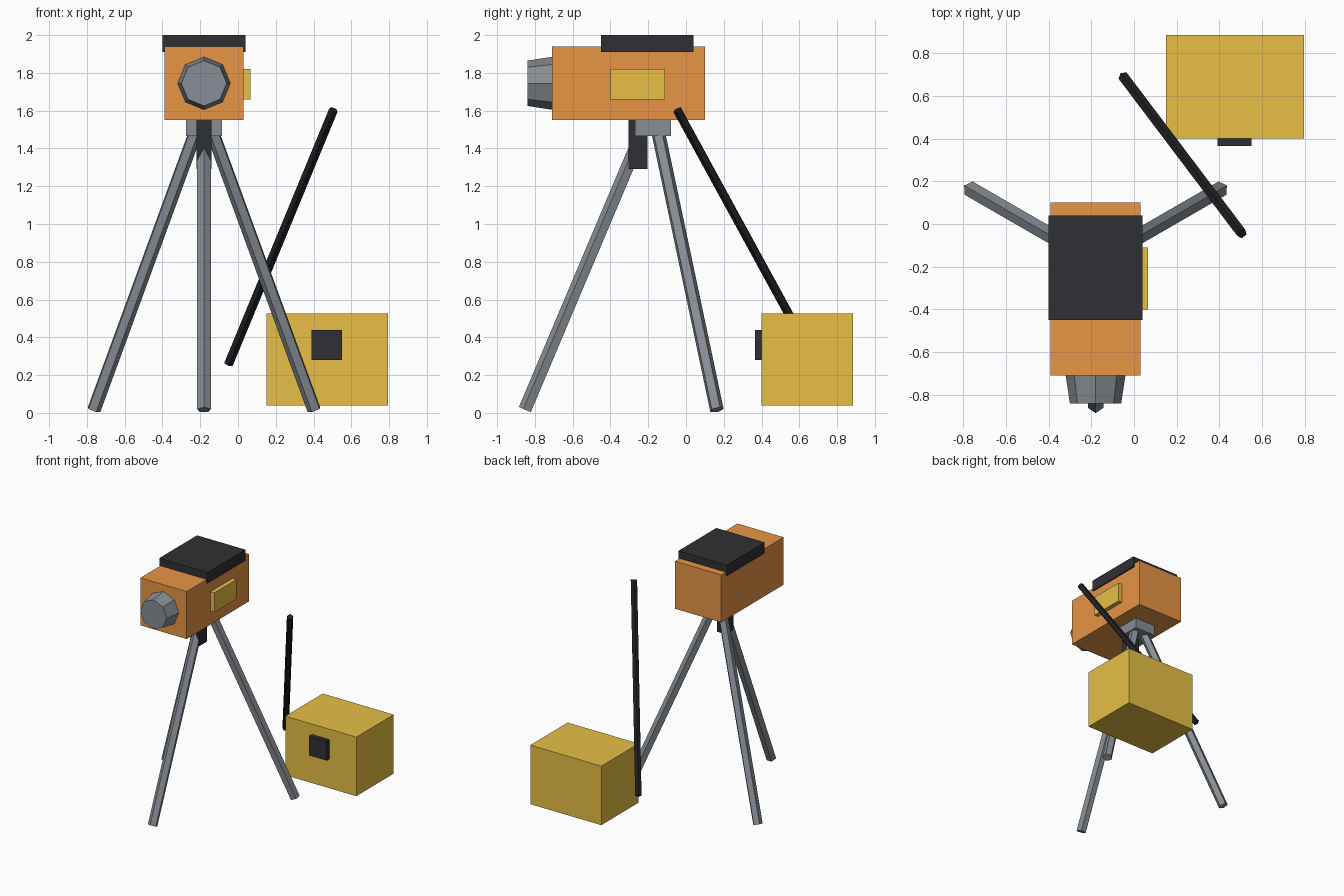
import bpy
from math import sin, cos, radians, pi
from mathutils import Vector, Matrix

if "Cube" in bpy.data.objects:
    bpy.data.objects.remove(bpy.data.objects["Cube"])


def material(name, rgb):
    m = bpy.data.materials.new(name)
    m.diffuse_color = (*rgb, 1)
    m.use_nodes = True
    m.node_tree.nodes["Principled BSDF"].inputs["Base Color"].default_value = m.diffuse_color
    return m


ORANGE = material("orange", (0.80, 0.30, 0.06))
YELLOW = material("yellow", (0.80, 0.52, 0.06))
DARK = material("dark", (0.03, 0.03, 0.035))
BLACK = material("black", (0.015, 0.015, 0.018))
STEEL = material("steel", (0.24, 0.27, 0.30))


def box(name, lo, hi, mat):
    lo, hi = Vector(lo), Vector(hi)
    bpy.ops.mesh.primitive_cube_add(size=1)
    ob = bpy.context.object
    ob.name = name
    ob.data.transform(Matrix.Translation((lo + hi) / 2) @ Matrix.Diagonal((*(hi - lo), 1)))
    ob.data.materials.append(mat)
    return ob


def rod(name, start, end, r1, r2, sides, mat):
    # Tapered prism with its first ridge on the upward-facing side
    start, end = Vector(start), Vector(end)
    axis = end - start
    bpy.ops.mesh.primitive_cone_add(vertices=sides, radius1=r1, radius2=r2, depth=axis.length)
    ob = bpy.context.object
    ob.name = name
    rot = axis.to_track_quat('Z', 'Y').to_matrix().to_4x4()
    ob.data.transform(Matrix.Translation((start + end) / 2) @ rot)
    ob.data.materials.append(mat)
    return ob


# Instrument head
box("instrument_body", (-0.39, -0.71, 1.55), (0.03, 0.10, 1.94), ORANGE)
box("top_cover", (-0.40, -0.45, 1.91), (0.04, 0.04, 2.0), DARK)
box("side_panel", (0.0, -0.40, 1.66), (0.065, -0.11, 1.82), YELLOW)
rod("lens_barrel", (-0.18, -0.69, 1.745), (-0.18, -0.84, 1.745), 0.143, 0.12, 8, STEEL)

# Tripod: mounting plate, clamp and three splayed legs
box("mounting_plate", (-0.275, -0.27, 1.465), (-0.085, -0.08, 1.56), STEEL)
box("clamp_block", (-0.22, -0.305, 1.29), (-0.14, -0.205, 1.56), DARK)
for name, deg in (("front_leg", 270), ("right_leg", 30), ("left_leg", 150)):
    out = Vector((cos(radians(deg)), sin(radians(deg)), 0))
    hub = Vector((-0.18, -0.175, 0))
    foot = hub + out * 0.675 + Vector((0, 0, 0.016))
    top = hub + out * 0.048 + Vector((0, 0, 1.5))
    rod(name, top, foot, 0.038, 0.038, 5, STEEL)

# Loose pole leaning beside the tripod
rod("pole", (-0.05, 0.69, 0.26), (0.505, -0.045, 1.605), 0.025, 0.025, 5, BLACK)

# Carrying case with latch
box("carrying_case", (0.15, 0.40, 0.04), (0.795, 0.885, 0.525), YELLOW)
box("case_latch", (0.39, 0.365, 0.28), (0.55, 0.42, 0.44), DARK)
